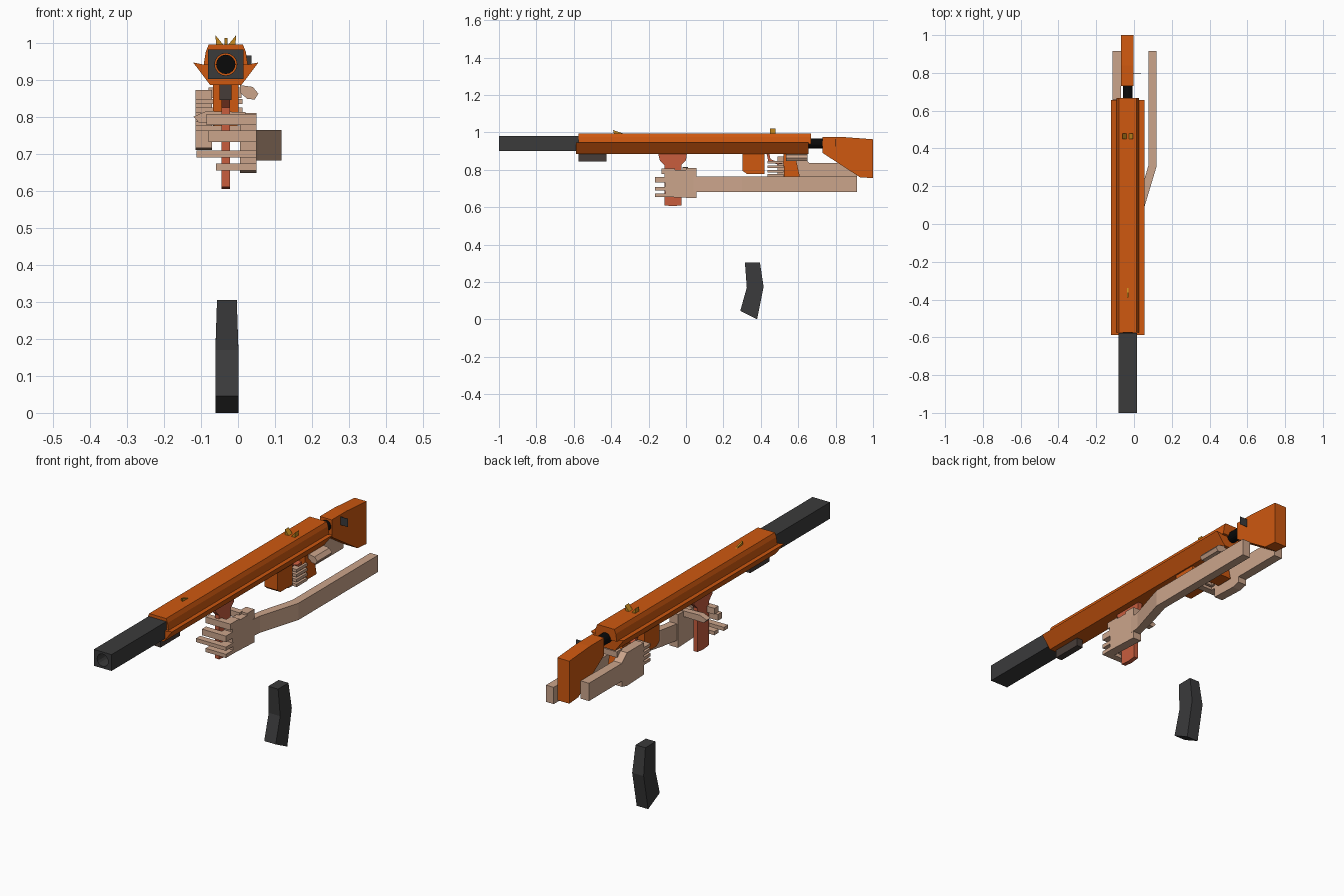
import bpy, bmesh, math

old = bpy.data.objects.get("Cube")
if old:
    bpy.data.objects.remove(old, do_unlink=True)


def material(name, r, g, b):
    m = bpy.data.materials.new(name)
    m.use_nodes = True
    m.diffuse_color = (r, g, b, 1)
    m.node_tree.nodes["Principled BSDF"].inputs["Base Color"].default_value = (r, g, b, 1)
    return m


ORANGE = material("orange", 0.62, 0.098, 0.005)
TAN = material("skin tan", 0.6, 0.375, 0.26)
GREY = material("dark grey", 0.043, 0.043, 0.044)
BLACK = material("black", 0.003, 0.003, 0.003)
RED = material("brick red", 0.58, 0.11, 0.048)
GOLD = material("gold", 0.58, 0.26, 0.014)
BROWN = material("brown grey", 0.062, 0.046, 0.04)

MID = -0.033  # centre plane of the gun


def finish(name, bm, mat):
    bmesh.ops.recalc_face_normals(bm, faces=bm.faces)
    mesh = bpy.data.meshes.new(name)
    bm.to_mesh(mesh)
    bm.free()
    mesh.materials.append(mat)
    ob = bpy.data.objects.new(name, mesh)
    bpy.context.collection.objects.link(ob)
    return ob


def prism(name, mat, axis, pts, lo, hi):
    """Extrude a 2D profile along an axis from lo to hi."""
    place = {"x": lambda a, b, t: (t, a, b),
             "y": lambda a, b, t: (a, t, b),
             "z": lambda a, b, t: (a, b, t)}[axis]
    bm = bmesh.new()
    ends = [[bm.verts.new(place(a, b, t)) for a, b in pts] for t in (lo, hi)]
    n = len(pts)
    bm.faces.new(ends[0])
    bm.faces.new(ends[1][::-1])
    for i in range(n):
        j = (i + 1) % n
        bm.faces.new((ends[0][i], ends[0][j], ends[1][j], ends[1][i]))
    return finish(name, bm, mat)


def box(name, mat, x, y, z):
    return prism(name, mat, "x", [(y[0], z[0]), (y[1], z[0]), (y[1], z[1]), (y[0], z[1])], *x)


def mirrored(half):
    """Complete a half profile given as (offset, z) around the centre plane."""
    return [(MID + a, z) for a, z in half] + [(MID - a, z) for a, z in reversed(half)]


# Receiver: tapered top cover over a flared lower shell
prism("receiver_top", ORANGE, "y", mirrored([(0.046, 0.995), (0.054, 0.975), (0.06, 0.938)]), -0.575, 0.668)
prism("receiver_lower", ORANGE, "y",
      mirrored([(0.058, 0.94), (0.088, 0.946), (0.042, 0.885)]), -0.588, 0.656)

# Square barrel shroud with a round open bore
bm = bmesh.new()
rings = []
N = 16
for radius, y in ((0, -1), (0, -0.576), (0.03, -0.576), (0.03, -1)):
    ring = []
    for i in range(N):
        a = math.tau * i / N
        c, s = math.cos(a), math.sin(a)
        k = 1 / max(abs(c), abs(s))
        dx, dz = (c * radius, s * radius) if radius else (c * k * 0.048, s * k * 0.04)
        ring.append(bm.verts.new((MID + dx, y, 0.941 + dz)))
    rings.append(ring)
for k in range(4):
    p, q = rings[k], rings[(k + 1) % 4]
    for i in range(N):
        j = (i + 1) % N
        bm.faces.new((p[i], p[j], q[j], q[i]))
finish("barrel_shroud", bm, GREY)

# Inner tube running from the shroud to the stock
tube = [(MID + 0.026 * math.cos(math.tau * i / N), 0.941 + 0.026 * math.sin(math.tau * i / N)) for i in range(N)]
prism("inner_tube", BLACK, "y", tube, -0.62, 0.76)

# Stock and its side sling plate
prism("stock", ORANGE, "x",
      [(0.73, 0.975), (0.84, 0.975), (1, 0.963), (1, 0.755), (0.93, 0.76), (0.73, 0.89)], -0.068, -0.003)
box("sling_plate", GREY, (-0.01, 0.037), (0.797, 0.799), (0.925, 0.965))

# Parts under the receiver
box("under_barrel_block", BROWN, (-0.05, -0.017), (-0.575, -0.425), (0.845, 0.89))
prism("foregrip", RED, "x",
      [(-0.15, 0.89), (0.005, 0.89), (0, 0.85), (-0.025, 0.825), (-0.025, 0.61), (-0.07, 0.605),
       (-0.115, 0.61), (-0.115, 0.825), (-0.14, 0.85)], -0.044, -0.022)
prism("magazine_well", ORANGE, "x",
      [(0.302, 0.89), (0.42, 0.89), (0.42, 0.778), (0.325, 0.778), (0.302, 0.795)], -0.068, 0.002)
prism("pistol_grip", ORANGE, "x",
      [(0.52, 0.89), (0.58, 0.89), (0.61, 0.757), (0.525, 0.757)], -0.065, -0.001)
prism("trigger_guard", RED, "x",
      [(0.43, 0.89), (0.44, 0.845), (0.49, 0.828), (0.53, 0.835), (0.53, 0.847), (0.49, 0.842),
       (0.452, 0.856), (0.445, 0.89)], -0.045, -0.021)

# Sights: one front spike and a flared rear pair
prism("front_sight", GOLD, "x", [(-0.39, 1.012), (-0.385, 0.992), (-0.33, 0.992)], MID - 0.004, MID + 0.004)
for side, label in ((1, "left"), (-1, "right")):
    prism("rear_sight_" + label, GOLD, "y",
          [(MID + side * 0.006, 0.993), (MID + side * 0.026, 0.993), (MID + side * 0.028, 1.02)], 0.45, 0.478)

# Loose curved magazine below
mag = prism("loose_magazine", GREY, "x",
            [(0.315, 0.305), (0.395, 0.305), (0.415, 0.175), (0.38, 0), (0.29, 0.045), (0.325, 0.17)],
            -0.061, 0.001)
for v in mag.data.vertices:
    if v.co.z > 0.25:
        v.co.x = -0.03 + (v.co.x + 0.03) * 0.86

# Left arm, bent outward, with its hand around the foregrip
prism("left_arm", TAN, "z",
      [(0.008, 0.04), (0.05, 0.04), (0.055, 0.09), (0.118, 0.3), (0.118, 0.915), (0.076, 0.915),
       (0.076, 0.31), (0.03, 0.15)], 0.682, 0.764)
prism("left_palm", TAN, "x",
      [(-0.115, 0.8), (0, 0.8), (0, 0.81), (0.055, 0.81), (0.055, 0.648), (-0.11, 0.655)], 0.005, 0.05)
prism("left_thumb", TAN, "y",
      [(0.02, 0.785), (0.02, 0.812), (-0.085, 0.815), (-0.12, 0.8), (-0.105, 0.783)], -0.018, 0.012)


def finger(name, x_palm, x_tip, y, z, reach):
    """Finger leaving the palm forward, then crossing in front of the grip."""
    x_in = x_palm + (0.045 if x_tip > x_palm else -0.045)
    box(name + "_base", TAN, sorted((x_palm, x_in)), (y, y + reach), z)
    box(name + "_tip", TAN, sorted((x_palm, x_tip)), (y, y + 0.032), z)


for i, (low, high, tip) in enumerate([(0.777, 0.807, -0.085), (0.732, 0.762, -0.08),
                                      (0.69, 0.708, -0.112), (0.655, 0.673, -0.06)]):
    finger(f"left_finger_{i}", 0.05, tip, -0.13 if i == 0 else -0.165, (low, high), 0.07)

# Right arm, straight, with its hand around the pistol grip
box("right_arm", TAN, (-0.115, -0.07), (0.62, 0.915), (0.748, 0.835))
prism("right_palm", TAN, "x",
      [(0.49, 0.872), (0.62, 0.872), (0.66, 0.835), (0.66, 0.72), (0.62, 0.71), (0.49, 0.715)], -0.115, -0.07)
for i in range(4):
    low = 0.762 + i * 0.024
    finger(f"right_finger_{i}", -0.115, 0.012, 0.437, (low, low + 0.014), 0.07)
    box(f"right_finger_{i}_curl", TAN, (0.0, 0.012), (0.437, 0.52), (low, low + 0.014))
box("right_thumb_base", TAN, (-0.08, 0.01), (0.61, 0.65), (0.85, 0.878))
prism("right_thumb", TAN, "y",
      [(0.005, 0.885), (0.04, 0.88), (0.055, 0.862), (0.045, 0.846), (0.025, 0.848), (0.005, 0.865)], 0.535, 0.65)
